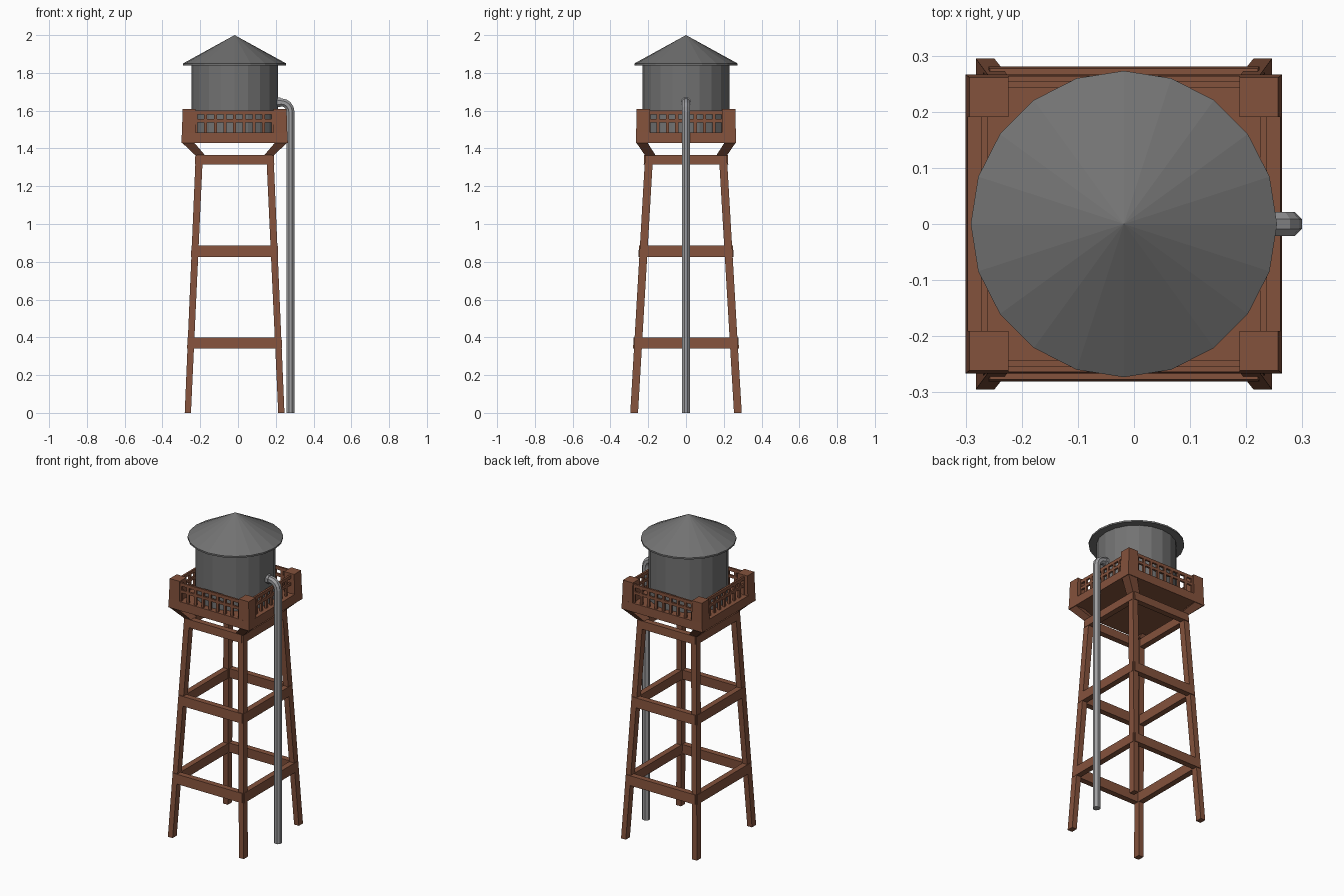
import bpy, bmesh, math
from mathutils import Vector

if "Cube" in bpy.data.objects:
    bpy.data.objects.remove(bpy.data.objects["Cube"])

CX = -0.018          # tower axis; the pipe sits off to +x


def material(name, *rgb):
    m = bpy.data.materials.new(name)
    m.diffuse_color = (*rgb, 1)
    m.use_nodes = True
    m.node_tree.nodes["Principled BSDF"].inputs["Base Color"].default_value = m.diffuse_color
    return m


wood = material("red_brown_wood", .23, .084, .045)
dark_metal = material("dark_grey_metal", .17, .17, .17)
pipe_metal = material("grey_pipe_metal", .34, .34, .35)


def finish(name, bm, mat):
    bmesh.ops.recalc_face_normals(bm, faces=bm.faces[:])
    me = bpy.data.meshes.new(name)
    bm.to_mesh(me)
    bm.free()
    ob = bpy.data.objects.new(name, me)
    bpy.context.collection.objects.link(ob)
    me.materials.append(mat)
    return ob


def loft(bm, rings):
    """Skin a list of equal-length rings and cap both ends."""
    vs = [[bm.verts.new(p) for p in r] for r in rings]
    n = len(vs[0])
    for a, b in zip(vs, vs[1:]):
        for i in range(n):
            j = (i + 1) % n
            bm.faces.new((a[i], a[j], b[j], b[i]))
    bm.faces.new(vs[0])
    bm.faces.new(vs[-1])


def rect(x0, x1, y0, y1, z):
    return [(CX + x0, y0, z), (CX + x1, y0, z), (CX + x1, y1, z), (CX + x0, y1, z)]


def box(bm, x0, x1, y0, y1, z0, z1):
    loft(bm, [rect(x0, x1, y0, y1, z0), rect(x0, x1, y0, y1, z1)])


def corners(name, sections):
    """Lofted part repeated at the four corners; section = (xin, xout, yin, yout, z)."""
    bm = bmesh.new()
    for sx in (-1, 1):
        for sy in (-1, 1):
            loft(bm, [rect(sx * a, sx * b, sy * c, sy * d, z) for a, b, c, d, z in sections])
    return finish(name, bm, wood)


# Splayed legs, outward brackets and railing corner posts
corners("legs", [(.231, .264, .254, .295, 0), (.168, .206, .174, .216, 1.365)])
corners("brackets", [(.155, .206, .160, .216, 1.362), (.215, .280, .205, .264, 1.432)])
corners("corner_posts", [(.206, .279, .191, .264, 1.48), (.206, .275, .191, .261, 1.61)])

# Cross beams between the legs at three heights
for label, z0, z1 in (("lower", .34, .40), ("middle", .825, .885), ("upper", 1.315, 1.365)):
    t0, t1 = z0 / 1.365, z1 / 1.365
    ox0, ox1 = (.266 - .058 * t for t in (t0, t1))
    oy0, oy1 = (.300 - .079 * t for t in (t0, t1))
    d = .036
    bm = bmesh.new()
    for s in (-1, 1):
        loft(bm, [rect(-ox0 + .01, ox0 - .01, s * (oy0 - d), s * oy0, z0),
                  rect(-ox1 + .01, ox1 - .01, s * (oy1 - d), s * oy1, z1)])
        loft(bm, [rect(s * (ox0 - d), s * ox0, -oy0 + .01, oy0 - .01, z0),
                  rect(s * (ox1 - d), s * ox1, -oy1 + .01, oy1 - .01, z1)])
    finish(label + "_beams", bm, wood)

# Platform deck
bm = bmesh.new()
loft(bm, [rect(-.282, .282, -.266, .266, 1.43), rect(-.279, .279, -.264, .264, 1.485)])
finish("platform", bm, wood)

# Railings: two rails and a row of balusters on each side
bm = bmesh.new()
for s in (-1, 1):
    i, o = s * .243, s * .255
    for z0, z1 in ((1.538, 1.555), (1.58, 1.60)):
        box(bm, -.21, .21, i, o, z0, z1)
        box(bm, i, o, -.195, .195, z0, z1)
    for k in range(-4, 5):
        c = k * .051
        box(bm, c - .008, c + .008, i, o, 1.48, 1.59)
        c = k * .049
        box(bm, i, o, c - .008, c + .008, 1.48, 1.59)
finish("railings", bm, wood)


# Water tank and conical roof, 20 sides
def cone(name, r0, r1, z0, z1):
    bm = bmesh.new()
    bmesh.ops.create_cone(bm, cap_ends=True, segments=20, radius1=r0, radius2=r1, depth=z1 - z0)
    bmesh.ops.translate(bm, verts=bm.verts[:], vec=(CX, 0, (z0 + z1) / 2))
    return finish(name, bm, dark_metal)


cone("tank", .229, .229, 1.48, 1.845)
cone("roof_eave", .273, .273, 1.84, 1.85)
cone("roof", .273, 0, 1.85, 2.0)


# Eight-sided pipe swept in the xz plane, with an elbow into the tank
def sweep(name, path, r, n=8):
    pts = [Vector((x, 0, z)) for x, z in path]
    rings = []
    for k, p in enumerate(pts):
        t = (pts[min(k + 1, len(pts) - 1)] - pts[max(k - 1, 0)]).normalized()
        u = Vector((0, 1, 0))
        w = t.cross(u)
        rings.append([p + r * (math.cos(a) * u + math.sin(a) * w)
                      for a in (2 * math.pi * (i + .5) / n for i in range(n))])
    bm = bmesh.new()
    loft(bm, rings)
    return finish(name, bm, pipe_metal)


PX, PZ, R = .278, 1.644, .05
arc = [(PX - R + R * math.sin(a), PZ - R + R * math.cos(a))
       for a in (math.pi / 2 * i / 4 for i in range(5))]
sweep("drain_pipe", [(.18, PZ)] + arc + [(PX, 0)], .023)
sweep("pipe_collar", [(.19, PZ), (.224, PZ)], .028)
